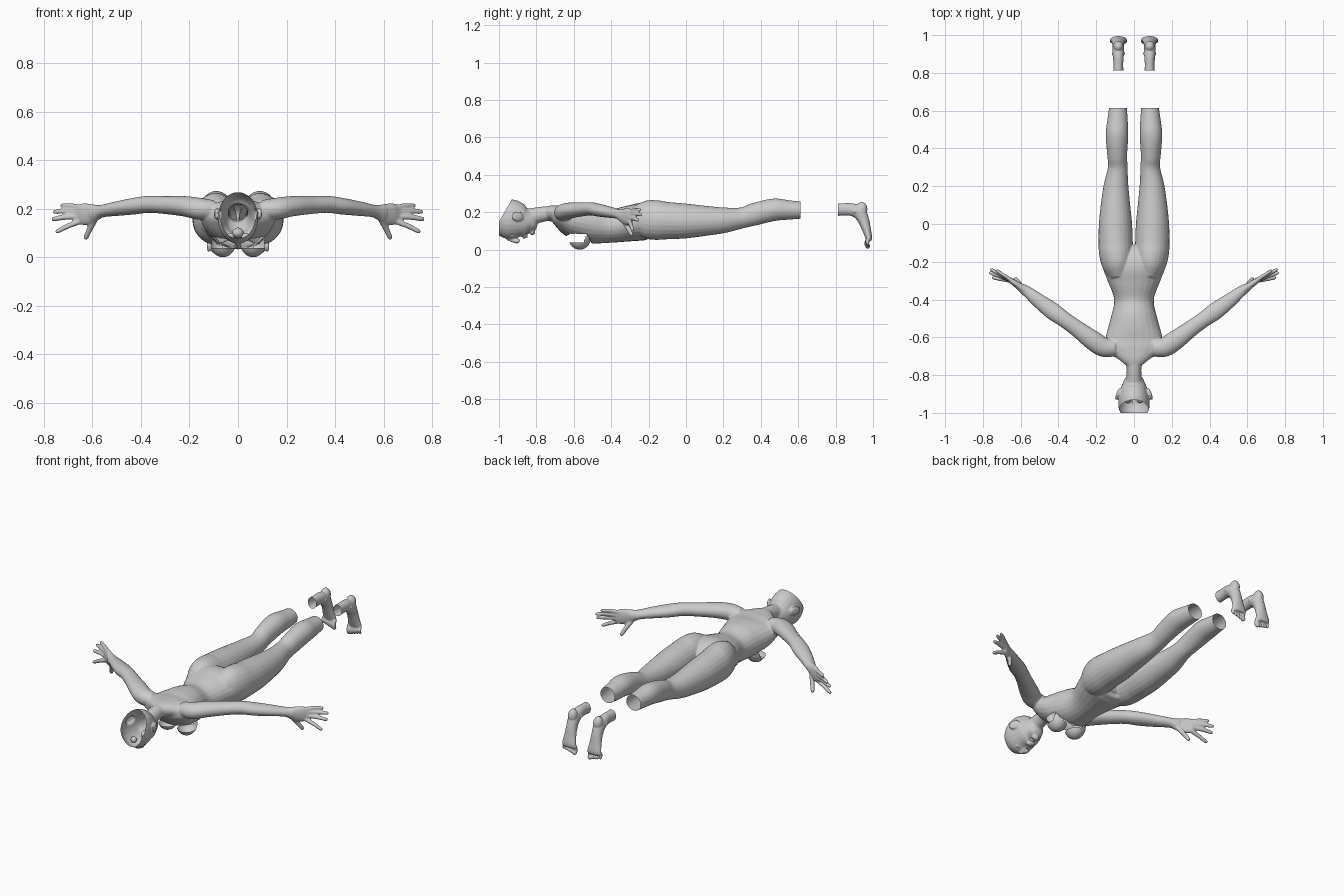
import bpy, bmesh, math
from mathutils import Vector, Matrix

if "Cube" in bpy.data.objects:
    bpy.data.objects.remove(bpy.data.objects["Cube"])

SEG = 24

def catmull(rows, steps=5):
    out = []
    for i in range(len(rows) - 1):
        p0, p1 = rows[max(i - 1, 0)], rows[i]
        p2, p3 = rows[i + 1], rows[min(i + 2, len(rows) - 1)]
        for k in range(steps):
            t = k / steps
            out.append([0.5 * (2 * b + (c - a) * t + (2 * a - 5 * b + 4 * c - d) * t * t
                        + (3 * b - a - 3 * c + d) * t ** 3) for a, b, c, d in zip(p0, p1, p2, p3)])
    out.append(list(rows[-1]))
    return out

def loft(bm, rows, side=(1, 0, 0), s=1):
    """Closed tube through rows (x, y, z, radius along side, radius across); s=-1 mirrors in x."""
    rows = catmull(rows)
    pts = [Vector(r[:3]) for r in rows]
    rings = []
    for i, r in enumerate(rows):
        t = (pts[min(i + 1, len(pts) - 1)] - pts[max(i - 1, 0)]).normalized()
        a = Vector(side)
        a = (a - t * a.dot(t)).normalized()
        b = t.cross(a)
        ring = []
        for k in range(SEG):
            u = math.tau * k / SEG
            p = pts[i] + a * r[3] * math.cos(u) + b * r[4] * math.sin(u)
            ring.append(bm.verts.new((p.x * s, p.y, p.z)))
        rings.append(ring)
    faces = [bm.faces.new(rings[0]), bm.faces.new(rings[-1])]
    for q, w in zip(rings, rings[1:]):
        for k in range(SEG):
            n = (k + 1) % SEG
            faces.append(bm.faces.new((q[k], q[n], w[n], w[k])))
    bmesh.ops.recalc_face_normals(bm, faces=faces)

def ball(bm, c, r, rot=0.0, u=24, v=16):
    m = Matrix.Translation(c) @ Matrix.Rotation(rot, 4, 'Z') @ Matrix.Diagonal((*r, 1))
    bmesh.ops.create_uvsphere(bm, u_segments=u, v_segments=v, radius=1, matrix=m)

def finish(bm, name):
    me = bpy.data.meshes.new(name)
    bm.to_mesh(me)
    bm.free()
    me.shade_smooth()
    ob = bpy.data.objects.new(name, me)
    bpy.context.collection.objects.link(ob)
    return ob

def fuse(bm, name, voxel, smooth):
    """Merge overlapping closed pieces into one skin and return it as a bmesh."""
    ob = finish(bm, name)
    m = ob.modifiers.new("fuse", 'REMESH')
    m.mode, m.voxel_size = 'VOXEL', voxel
    m = ob.modifiers.new("soften", 'SMOOTH')
    m.factor, m.iterations = 0.5, smooth
    dg = bpy.context.evaluated_depsgraph_get()
    res = bmesh.new()
    res.from_mesh(ob.evaluated_get(dg).to_mesh())
    me = ob.data
    bpy.data.objects.remove(ob)
    bpy.data.meshes.remove(me)
    return res

def cut(bm, co, no):
    bmesh.ops.bisect_plane(bm, geom=bm.verts[:] + bm.edges[:] + bm.faces[:],
                           plane_co=co, plane_no=no, clear_outer=True)

# --- body: torso, neck, head, arms and legs
bm = bmesh.new()
loft(bm, [(0, y, z, a, b) for y, z, a, b in (
    (-.75, .195, .04, .035), (-.71, .195, .09, .043), (-.67, .18, .15, .062),
    (-.6, .15, .15, .09), (-.5, .135, .124, .102), (-.4, .127, .105, .09),
    (-.3, .14, .14, .096), (-.22, .15, .165, .1), (-.16, .14, .13, .08), (-.14, .13, .08, .05))])
# neck
loft(bm, [(0, -.68, .19, .06, .045), (0, -.74, .192, .042, .04), (0, -.79, .185, .039, .042),
          (0, -.86, .17, .045, .045)])
# head
loft(bm, [(0, y, z, a, b) for y, z, a, b in (
    (-.798, .12, .018, .012), (-.81, .125, .038, .032), (-.835, .14, .055, .066),
    (-.87, .147, .07, .08), (-.9, .155, .077, .098), (-.94, .162, .083, .107),
    (-.98, .16, .08, .1), (-1.02, .155, .06, .075))])
# face: nose, lips, brow
loft(bm, [(0, -.955, .06, .01, .01), (0, -.925, .05, .01, .012), (0, -.902, .045, .016, .012),
          (0, -.893, .055, .012, .008)])
ball(bm, (0, -.866, .068), (.024, .007, .01))
ball(bm, (0, -.852, .073), (.02, .007, .01))
ball(bm, (0, -.822, .095), (.022, .016, .018))

fingers = [((.645, -.3, .205), (.732, -.243, .214), .009),
           ((.65, -.297, .188), (.762, -.238, .187), .010),
           ((.65, -.297, .168), (.768, -.256, .157), .0105),
           ((.645, -.302, .15), (.752, -.284, .103), .010)]
for s in (1, -1):
    ball(bm, (s * .085, -.9, .178), (.009, .034, .026), s * .35)          # ear
    # leg with buttock
    loft(bm, [(x, y, z, a, b) for x, y, z, a, b in (
        (.075, -.28, .165, .055, .07), (.087, -.22, .162, .08, .1), (.094, -.16, .158, .09, .106),
        (.097, -.1, .155, .091, .1), (.098, 0, .153, .088, .093), (.098, .1, .154, .078, .081),
        (.095, .2, .157, .066, .069), (.086, .3, .17, .052, .056), (.089, .37, .19, .053, .06),
        (.09, .47, .213, .06, .06), (.087, .55, .212, .054, .052), (.083, .66, .21, .042, .041))], s=s)
    # arm
    loft(bm, [(.1, -.655, .195, .045, .04), (.16, -.652, .2, .052, .045), (.22, -.615, .21, .052, .042),
              (.3, -.555, .215, .044, .037), (.37, -.505, .218, .042, .035), (.43, -.462, .21, .046, .034),
              (.5, -.41, .2, .039, .03), (.56, -.362, .19, .03, .026), (.6, -.335, .18, .023, .036)],
         (.6, -.8, 0), s)
    # palm, fingers and thumb
    loft(bm, [(.575, -.352, .186, .023, .03), (.61, -.328, .179, .019, .042),
              (.64, -.307, .177, .016, .045), (.663, -.29, .176, .011, .036)], (.6, -.8, 0), s)
    for a, b, r in fingers + [((.59, -.335, .155), (.63, -.287, .074), .011)]:
        a, b = Vector(a), Vector(b)
        mid = a.lerp(b, .5) + Vector((0, 0, .003))
        loft(bm, [(*a, r * 1.2, r * 1.2), (*mid, r * 1.1, r * 1.1), (*a.lerp(b, .92), r * .9, r * .9),
                  (*b, r * .4, r * .4)], (.6, -.8, 0), s)
bm = fuse(bm, "body_draft", .005, 4)

# open ends: shins, crown and chest
cut(bm, (0, .613, 0), (0, 1, 0))
cut(bm, (0, -1, 0), (0, -1, 0))
cut(bm, (0, -.93, .27), (0, -.12, .07))
hole = [f for f in bm.faces
        for c in [f.calc_center_median()]
        if c.z < .085 and ((c.y + .572) / .068) ** 2 + (c.x / .13) ** 2 < 1]
bmesh.ops.delete(bm, geom=hole, context='FACES')
finish(bm, "body")

# --- eyes and mouth interior
bm = bmesh.new()
for s in (1, -1):
    ball(bm, (s * .032, -.93, .083), (.017, .017, .017))
finish(bm, "eyeballs")
bm = bmesh.new()
ball(bm, (0, -.865, .1), (.024, .03, .022))
finish(bm, "mouth_interior")

# --- partial chest cups with a pointed flap
for s, side in ((1, "left"), (-1, "right")):
    bm = bmesh.new()
    ball(bm, (s * .062, -.568, .07), (.056, .062, .07), 0, 48, 40)
    gone = [f for f in bm.faces for c in [f.calc_center_median()]
            if c.z > .038 + .045 * max(0, 1 - abs(c.y + .527) / .022) * (s * c.x > .06)]
    bmesh.ops.delete(bm, geom=gone, context='FACES')
    finish(bm, "chest_cup_" + side)

# --- feet pointing down, open at the ankle
for s, side in ((1, "left"), (-1, "right")):
    bm = bmesh.new()
    loft(bm, [(.083, y, z, a, b) for y, z, a, b in (
        (.78, .212, .03, .035), (.84, .215, .026, .033), (.89, .213, .029, .034),
        (.928, .195, .031, .036), (.95, .155, .031, .03), (.966, .105, .036, .023),
        (.977, .065, .043, .018), (.978, .045, .04, .012))], s=s)
    ball(bm, (s * .083, .94, .215), (.027, .03, .04))                     # heel
    ball(bm, (s * .083, .902, .205), (.036, .017, .017))                  # ankle bones
    for i in range(5):                                                    # toes
        x, r = .05 + i * .0175, (.0125, .009, .009, .0085, .008)[i]
        tip = .008 + .0045 * i
        loft(bm, [(x, .976, .06, r, r), (x, .966, .035 + .003 * i, r, r),
                  (x, .972, tip + .007, r, r), (x, .974, tip - .003, r * .5, r * .5)], s=s)
    bm = fuse(bm, "foot_draft", .004, 3)
    cut(bm, (0, .812, 0), (0, -1, 0))
    finish(bm, "foot_" + side)
